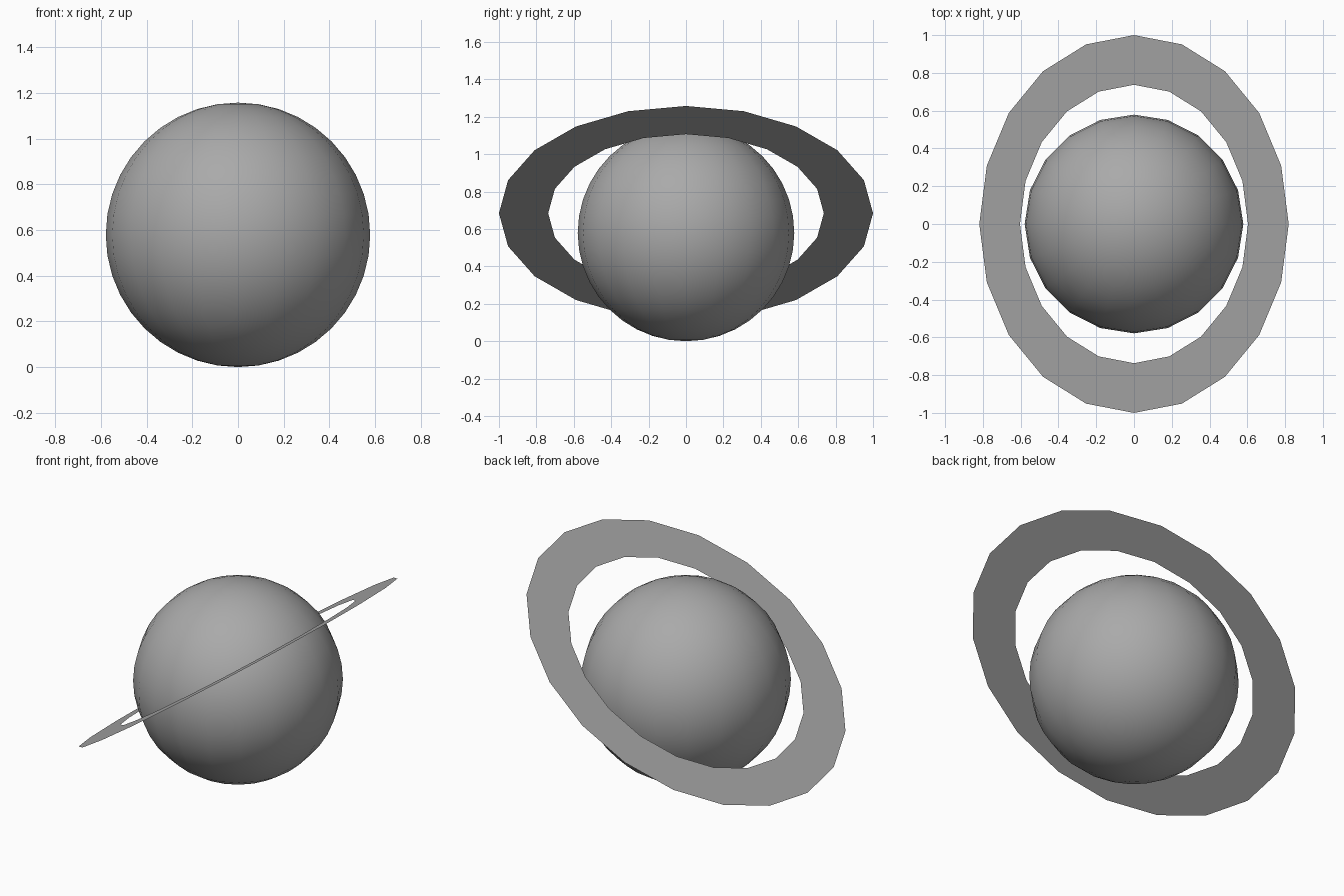
import bpy
import bmesh
import math

SEGMENTS = 20
PLANET_RADIUS = 0.579
RING_INNER, RING_OUTER = 0.737, 1.0
RING_HEIGHT = 0.684
RING_TILT = math.radians(35)

default_cube = bpy.data.objects.get("Cube")
if default_cube:
    bpy.data.objects.remove(default_cube, do_unlink=True)


def make_material(name, color):
    mat = bpy.data.materials.new(name)
    mat.use_nodes = True
    mat.diffuse_color = color
    mat.node_tree.nodes["Principled BSDF"].inputs["Base Color"].default_value = color
    return mat


def add_object(name, bm, mat):
    mesh = bpy.data.meshes.new(name)
    bm.to_mesh(mesh)
    bm.free()
    mesh.materials.append(mat)
    obj = bpy.data.objects.new(name, mesh)
    bpy.context.collection.objects.link(obj)
    return obj


grey = make_material("mid grey", (0.4, 0.4, 0.4, 1))

# Planet: smooth ball resting on the ground
bm = bmesh.new()
bmesh.ops.create_uvsphere(bm, u_segments=SEGMENTS, v_segments=SEGMENTS,
                          radius=PLANET_RADIUS)
for face in bm.faces:
    face.smooth = True
planet = add_object("planet", bm, grey)
planet.location.z = PLANET_RADIUS

# Ring: flat, paper-thin band around the planet, raised on the +x side
bm = bmesh.new()
loops = []
for radius in (RING_INNER, RING_OUTER):
    angles = [math.tau * i / SEGMENTS for i in range(SEGMENTS)]
    loops.append([bm.verts.new((radius * math.cos(a), radius * math.sin(a), 0))
                  for a in angles])
inner, outer = loops
for i in range(SEGMENTS):
    j = (i + 1) % SEGMENTS
    bm.faces.new((inner[i], outer[i], outer[j], inner[j]))
ring = add_object("planet_ring", bm, grey)
ring.location.z = RING_HEIGHT
ring.rotation_euler.y = -RING_TILT
